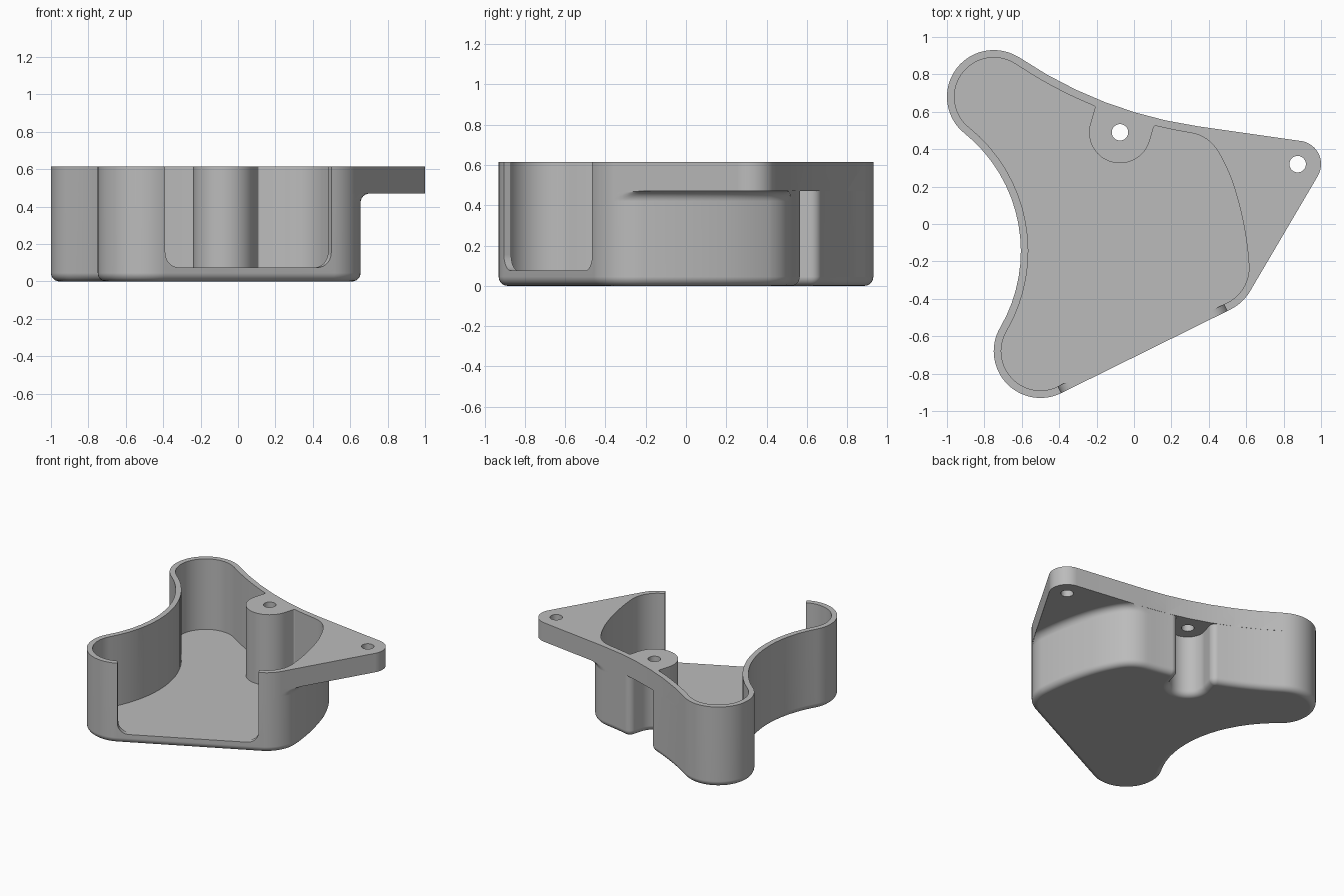
import bpy, bmesh, math
from mathutils import Matrix, Vector

if "Cube" in bpy.data.objects:
    bpy.data.objects.remove(bpy.data.objects["Cube"])

HEIGHT, PLATE_Z, FLOOR_Z, WALL = 0.615, 0.47, 0.075, 0.04
EDGE, FLARE = 0.045, 0.05
BOSS, EAR, CORNER = (-0.075, 0.49), (0.875, 0.32), (0.405, -0.233)
BACK = (0.66, 2.77)


def polar(deg):
    return Vector((math.cos(math.radians(deg)), math.sin(math.radians(deg))))


# Outlines are chains of arcs: centre, radius, start angle, end angle, flared
lobes = [
    ((-0.75, 0.68), 0.25, 56, 231.1, False),
    ((-1.415, -0.145), 0.81, 51.1, -30.3, False),
    ((-0.5, -0.68), 0.25, 149.7, 296.3, False),
    (CORNER, 0.25, -63.7, -30.5, False),
]
plate_arcs = lobes + [
    (EAR, 0.125, -30.5, 81.9, False),
    (BACK, 2.27, 261.9, 236, False),
]
body_arcs = lobes + [
    (CORNER, 0.25, -30.5, 4, True),
    ((-1.181, -0.344), 1.84, 4, 17, True),
    ((-0.368, -0.096), 0.99, 17, 31, True),
    ((0.275, 0.289), 0.24, 31, 81, True),
    (BACK, 2.27, 260.3, 256.4, False),
    ((0.115, 0.515), 0.05, 76.4, 163.7, False),
    (BOSS, 0.125, -16.3, -196.3, False),
    ((-0.2185, 0.623), 0.05, -16.3, 67.75, False),
    (BACK, 2.27, 247.75, 236, False),
]
# Straight plate edges that limit the flare below the ear
limits = [(polar(a), polar(a).dot(Vector(EAR)) + 0.125) for a in (-30.5, 81.9)]


def outline(arcs, offset=0.0, flare=0.0):
    """Sample an arc chain, offset outwards; flagged arcs also take the flare."""
    c, r, _, a, _ = arcs[-1]
    last = Vector(c) + polar(a) * r
    points = []
    for c, r, a0, a1, flared in arcs:
        side = 1 if a1 > a0 else -1
        n = max(6, int(abs(a1 - a0) / 5))
        for i in range(n + 1):
            d = polar(a0 + (a1 - a0) * i / n)
            base = Vector(c) + d * r
            if i == 0 and (base - last).length < 0.015:
                continue
            last = base
            p = base + d * side * (offset + (flare if flared else 0))
            if flared and flare:
                for normal, reach in limits:
                    p -= normal * max(0, normal.dot(p) - reach)
            points.append(p)
    return points


def loft(name, layers, matrix=Matrix()):
    """Closed solid through stacked loops given as (points, z)."""
    bm = bmesh.new()
    loops = [[bm.verts.new((p[0], p[1], z)) for p in pts] for pts, z in layers]
    for low, high in zip(loops, loops[1:]):
        for i in range(len(low)):
            j = (i + 1) % len(low)
            bm.faces.new((low[i], low[j], high[j], high[i]))
    bm.faces.new(loops[0][::-1])
    bm.faces.new(loops[-1])
    bmesh.ops.recalc_face_normals(bm, faces=bm.faces)
    bm.transform(matrix)
    mesh = bpy.data.meshes.new(name)
    bm.to_mesh(mesh)
    bm.free()
    obj = bpy.data.objects.new(name, mesh)
    bpy.context.collection.objects.link(obj)
    return obj


def combine(target, other, operation):
    mod = target.modifiers.new(other.name, 'BOOLEAN')
    mod.operation, mod.solver, mod.object = operation, 'EXACT', other
    bpy.context.view_layer.objects.active = target
    bpy.ops.object.modifier_apply(modifier=mod.name)
    bpy.data.objects.remove(other)


# Body: rounded bottom edge, upright wall, flare under the mounting ear
angles = [math.radians(15 * i) for i in range(7)]
layers = [(outline(body_arcs, -EDGE * (1 - math.sin(a))), EDGE * (1 - math.cos(a)))
          for a in angles]
layers += [(outline(body_arcs, 0, FLARE * (1 - math.cos(a))),
            PLATE_Z - FLARE + FLARE * math.sin(a)) for a in angles]
housing = loft("housing", layers)

# Top plate with the mounting ear
plate = outline(plate_arcs)
combine(housing, loft("top_plate", [(plate, PLATE_Z), (plate, HEIGHT)]), 'UNION')

# Hollow interior
cavity = outline(body_arcs, -WALL)
combine(housing, loft("cavity", [(cavity, FLOOR_Z), (cavity, 1)]), 'DIFFERENCE')

# Front opening with rounded lower corners
width, radius = 0.99, 0.08
gap = outline([((radius, FLOOR_Z + radius), radius, 180, 270, False),
               ((width - radius, FLOOR_Z + radius), radius, 270, 360, False)])
gap += [Vector((width, 1)), Vector((0, 1))]
out = polar(-63.7)
frame = Matrix(((-out.y, 0, out.x, -0.389),
                (out.x, 0, out.y, -0.904),
                (0, 1, 0, 0),
                (0, 0, 0, 1)))
combine(housing, loft("front_opening", [(gap, -0.1), (gap, 0.1)], frame), 'DIFFERENCE')

# Screw holes
for centre in (BOSS, EAR):
    hole = [Vector(centre) + polar(i * 10) * 0.044 for i in range(36)]
    combine(housing, loft("screw_hole", [(hole, 0.3), (hole, 1)]), 'DIFFERENCE')

# Material
grey = bpy.data.materials.new("plain grey")
colour = (0.5, 0.5, 0.5, 1)
grey.use_nodes = True
grey.diffuse_color = colour
grey.node_tree.nodes["Principled BSDF"].inputs["Base Color"].default_value = colour
housing.data.materials.clear()
housing.data.materials.append(grey)
for face in housing.data.polygons:
    face.material_index = 0

# Smooth curves, crisp edges
bpy.ops.object.select_all(action='DESELECT')
housing.select_set(True)
bpy.context.view_layer.objects.active = housing
bpy.ops.object.shade_smooth_by_angle(angle=math.radians(30))
weighted = housing.modifiers.new("weighted_normals", 'WEIGHTED_NORMAL')
weighted.keep_sharp = True
